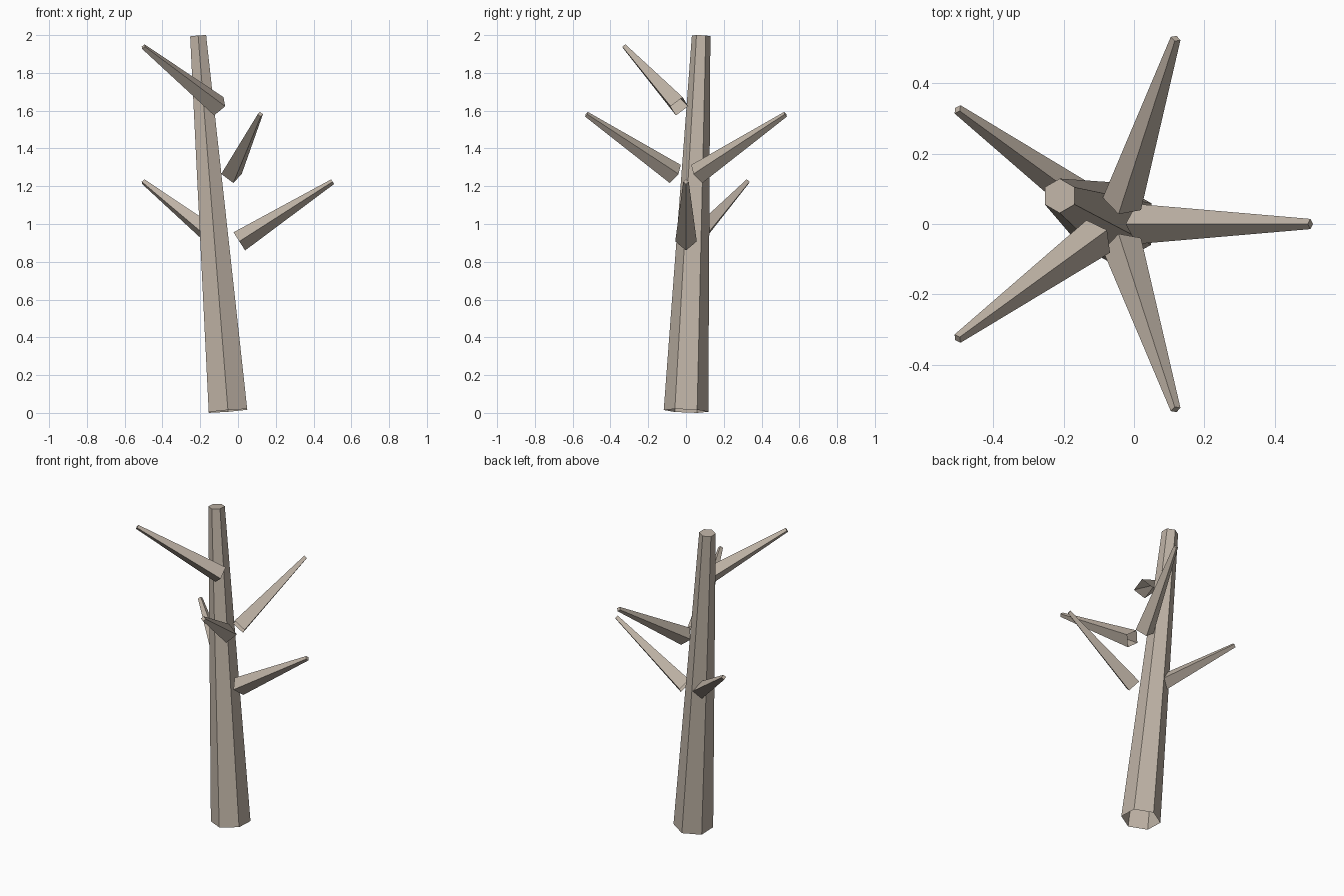
import bpy, bmesh
from math import sin, cos, pi
from mathutils import Vector

if "Cube" in bpy.data.objects:
    bpy.data.objects.remove(bpy.data.objects["Cube"])

CX = -0.053  # x of the trunk foot, around which the branches fan out

bark = bpy.data.materials.new("bark")
bark.diffuse_color = (0.52, 0.45, 0.38, 1)
bark.use_nodes = True
bark.node_tree.nodes["Principled BSDF"].inputs["Base Color"].default_value = bark.diffuse_color


def limb(name, start, end, r0, r1, sides, side_dir):
    """Tapered prism from start to end, open at its root and capped at its tip.
    The first corner of each ring points along side_dir."""
    start, end = Vector(start), Vector(end)
    axis = (end - start).normalized()
    v = axis.cross(Vector(side_dir)).normalized()
    u = v.cross(axis)
    bm = bmesh.new()
    rings = []
    for centre, r in ((start, r0), (end, r1)):
        angles = [2 * pi * i / sides for i in range(sides)]
        rings.append([bm.verts.new(centre + r * (u * cos(a) + v * sin(a))) for a in angles])
    low, high = rings
    for i in range(sides):
        j = (i + 1) % sides
        bm.faces.new((low[i], low[j], high[j], high[i]))
    bm.faces.new(high)
    mesh = bpy.data.meshes.new(name)
    bm.to_mesh(mesh)
    bm.free()
    mesh.materials.append(bark)
    obj = bpy.data.objects.new(name, mesh)
    bpy.context.collection.objects.link(obj)


# Leaning six-sided trunk
limb("trunk", (CX, 0, 0.0105), (-0.211, 0.08, 1.996), 0.118, 0.049, 6, (0, 1, 0))

# Four-sided branches, ridge upward, fanned evenly at three heights
for k, z in enumerate((0.908, 1.265, 0.908, 1.623, 1.265)):
    a = 2 * pi * k / 5
    out = Vector((cos(a), sin(a), 0))
    root = Vector((CX, 0, z)) + out * 0.06
    tip = Vector((CX, 0, z + 0.316)) + out * 0.554
    limb(f"branch_{k + 1}", root, tip, 0.057, 0.0145, 4, (0, 0, 1))
